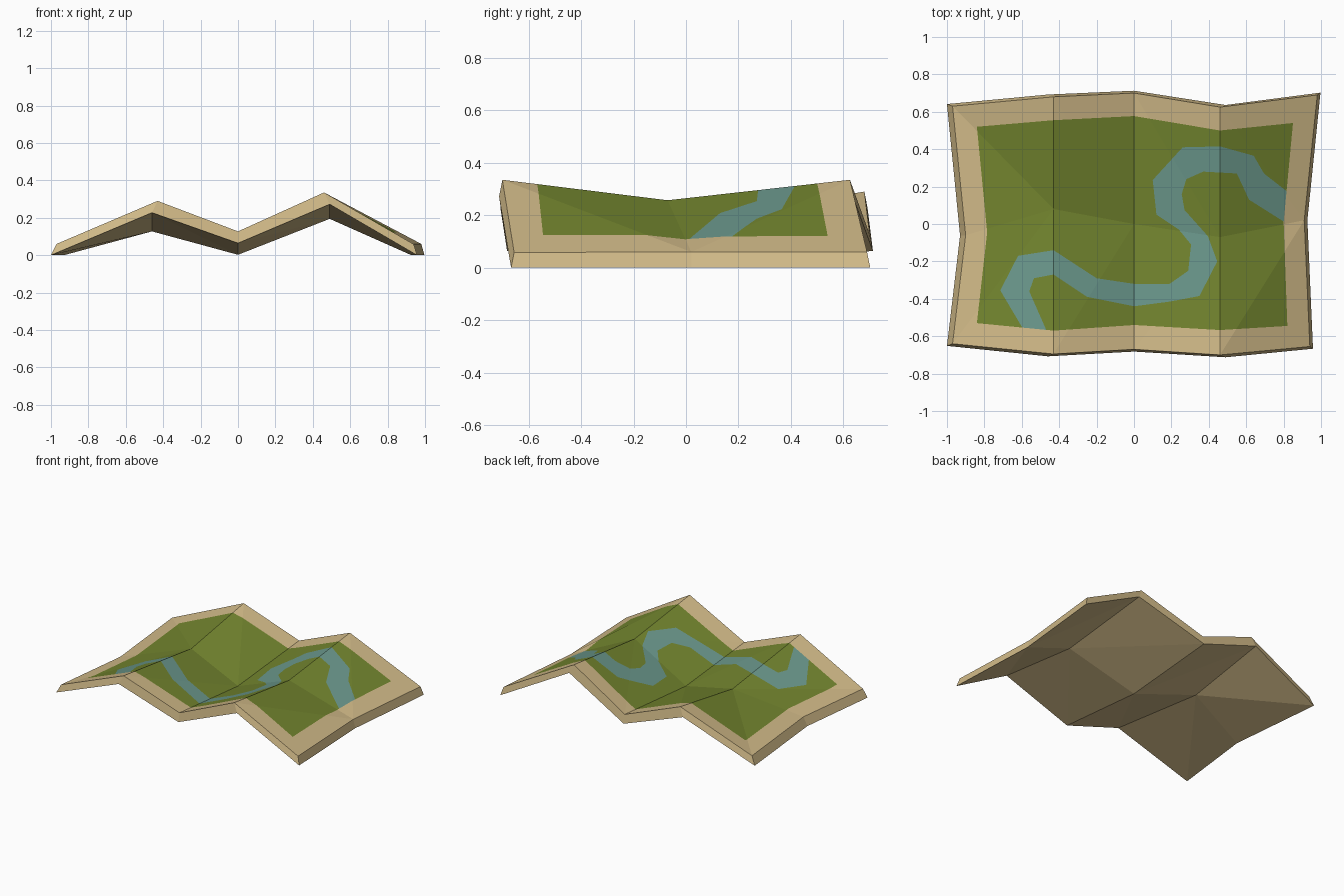
import bpy, bmesh
from mathutils import Vector

if "Cube" in bpy.data.objects:
    bpy.data.objects.remove(bpy.data.objects["Cube"])

# Corners of the folded sheet's top: front, middle and back rows, left to right
ROWS = [
    [(-.97, -.64, .06), (-.43, -.695, .29), (0, -.67, .127), (.46, -.70, .335), (.94, -.655, .058)],
    [(-.90, -.06, .06), (-.43, .08, .19), (0, 0, .065), (.46, -.07, .257), (.91, .02, .06)],
    [(-.97, .63, .06), (-.43, .68, .29), (0, .70, .127), (.46, .625, .335), (.98, .69, .06)],
]
SPREAD = [-.03, -.03, 0, .03, .017]   # sideways shift of the underside per fold

# Painted land and river outlines, seen from above
LAND = [(-.84, -.53), (-.43, -.57), (0, -.54), (.46, -.567), (.82, -.545), (.80, .01),
        (.85, .54), (.46, .50), (0, .577), (-.43, .555), (-.84, .52), (-.785, -.045)]
RIVER = [(-.57, -.60), (-.715, -.355), (-.62, -.17), (-.43, -.14), (-.20, -.29), (0, -.32),
         (.19, -.32), (.29, -.25), (.305, -.11), (.24, -.03), (.12, .05), (.10, .235),
         (.26, .41), (.46, .415), (.64, .365), (.695, .27), (.90, .11),
         (.90, -.05), (.615, .13), (.55, .27), (.37, .28), (.28, .24), (.255, .16),
         (.27, .075), (.395, -.065), (.445, -.20), (.35, -.385), (.19, -.415), (0, -.44),
         (-.25, -.39), (-.43, -.27), (-.535, -.29), (-.56, -.36), (-.45, -.61)]


def material(name, rgb):
    m = bpy.data.materials.new(name)
    m.diffuse_color = (*rgb, 1)
    m.use_nodes = True
    m.node_tree.nodes["Principled BSDF"].inputs["Base Color"].default_value = m.diffuse_color
    return m


def inside(p, poly):
    hit = False
    for (x1, y1), (x2, y2) in zip(poly, poly[1:] + poly[:1]):
        if (y1 > p.y) != (y2 > p.y) and p.x < x1 + (p.y - y1) * (x2 - x1) / (y2 - y1):
            hit = not hit
    return hit


def cut_outline(bm, layer, poly):
    """Slice the top faces along each outline edge, only where the edge passes."""
    for a, b in zip(poly, poly[1:] + poly[:1]):
        a, b = Vector((*a, 0)), Vector((*b, 0))
        lo = [min(a[k], b[k]) - .001 for k in (0, 1)]
        hi = [max(a[k], b[k]) + .001 for k in (0, 1)]
        faces = [f for f in bm.faces if f[layer] and all(
            min(v.co[k] for v in f.verts) <= hi[k] and
            max(v.co[k] for v in f.verts) >= lo[k] for k in (0, 1))]
        geom = set(faces)
        for f in faces:
            geom.update(f.edges, f.verts)
        bmesh.ops.bisect_plane(bm, geom=list(geom), dist=1e-5, plane_co=a,
                               plane_no=(b - a).cross(Vector((0, 0, 1))).normalized())


bm = bmesh.new()
is_top = bm.faces.layers.int.new("is_top")

# Top and underside corner grids
top = [[bm.verts.new(p) for p in row] for row in ROWS]
base = [[bm.verts.new((x + SPREAD[i], y * 1.018, max(0, z - .063)))
         for i, (x, y, z) in enumerate(row)] for row in ROWS]

# Panels, each split into two triangles
for j in range(2):
    for i in range(4):
        for grid, flag in ((top, 1), (base, 0)):
            a, b = grid[j][i], grid[j][i + 1]
            c, d = grid[j + 1][i + 1], grid[j + 1][i]
            for t in ([(a, b, c), (a, c, d)] if j == 0 else [(a, b, d), (b, c, d)]):
                f = bm.faces.new(t if flag else t[::-1])
                f[is_top] = flag

# Rim around the sheet
ring = ([(0, i) for i in range(5)] + [(1, 4)] +
        [(2, i) for i in range(4, -1, -1)] + [(1, 0)])
for (j, i), (n, m) in zip(ring, ring[1:] + ring[:1]):
    bm.faces.new((base[j][i], base[n][m], top[n][m], top[j][i]))

# Painted land and river cut into the top
cut_outline(bm, is_top, LAND)
cut_outline(bm, is_top, RIVER)
for f in bm.faces:
    c = f.calc_center_median()
    if f[is_top] and inside(c, LAND):
        f.material_index = 2 if inside(c, RIVER) else 1

mesh = bpy.data.meshes.new("folded_map")
bm.to_mesh(mesh)
bm.free()
for m in (material("parchment tan", (.638, .491, .246)),
          material("land green", (.171, .235, .028)),
          material("river blue", (.147, .314, .262))):
    mesh.materials.append(m)
bpy.context.collection.objects.link(bpy.data.objects.new("folded_map", mesh))
